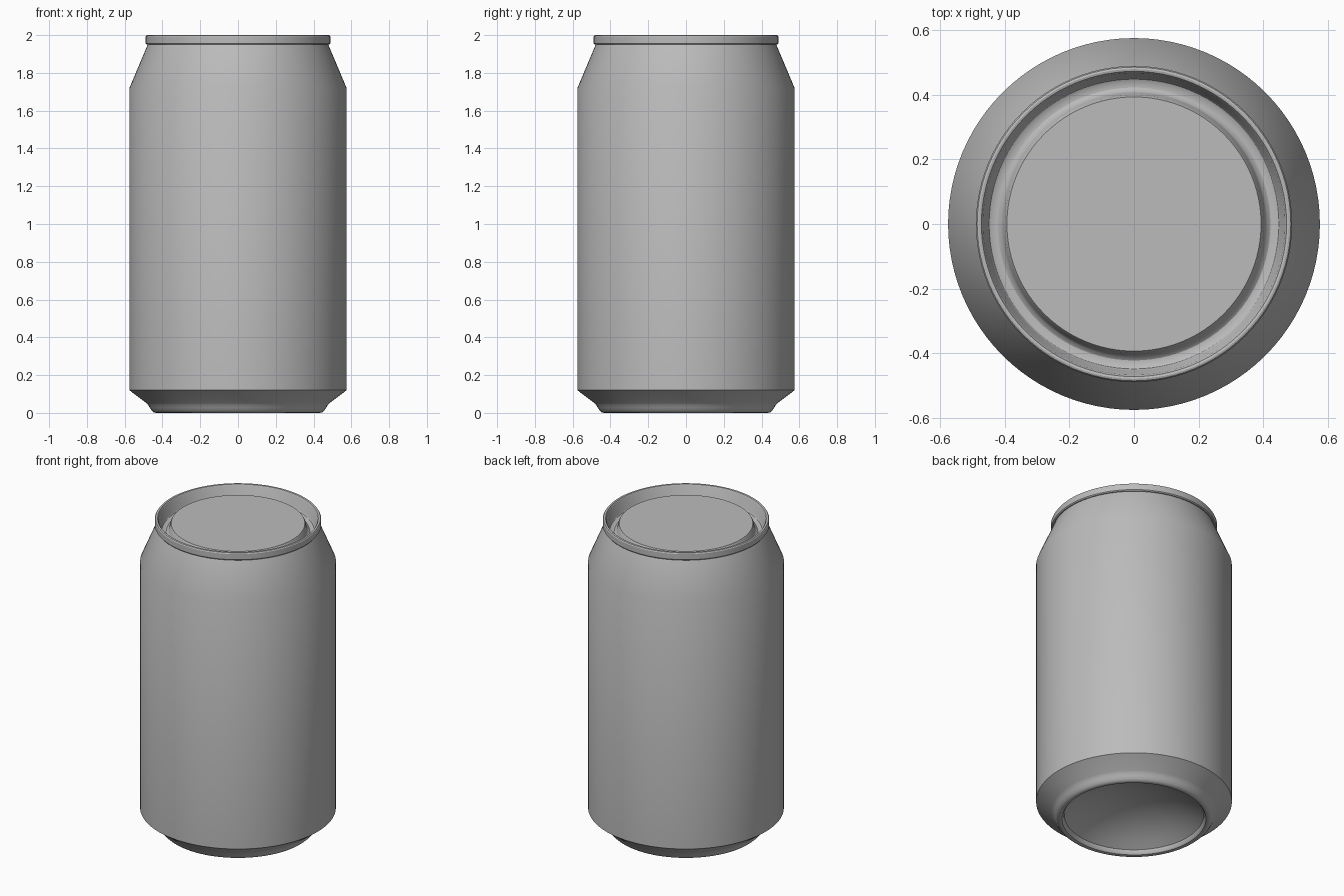
import bpy
import bmesh
import math

if "Cube" in bpy.data.objects:
    bpy.data.objects.remove(bpy.data.objects["Cube"])

SIDES = 96

metal = bpy.data.materials.new("grey_metal")
metal.use_nodes = True
GREY = (0.5, 0.5, 0.5, 1.0)
metal.diffuse_color = GREY
metal.node_tree.nodes["Principled BSDF"].inputs["Base Color"].default_value = GREY


def lathe(name, profile):
    """Revolve (radius, height) points around z; a radius of 0 closes the end."""
    bm = bmesh.new()
    verts = [bm.verts.new((r, 0, z)) for r, z in profile]
    edges = [bm.edges.new(pair) for pair in zip(verts, verts[1:])]
    bmesh.ops.spin(bm, geom=verts + edges, cent=(0, 0, 0), axis=(0, 0, 1),
                   angle=2 * math.pi, steps=SIDES, use_duplicate=False)
    bmesh.ops.remove_doubles(bm, verts=bm.verts, dist=1e-5)
    bmesh.ops.recalc_face_normals(bm, faces=bm.faces)
    mesh = bpy.data.meshes.new(name)
    bm.to_mesh(mesh)
    bm.free()
    mesh.materials.append(metal)
    obj = bpy.data.objects.new(name, mesh)
    bpy.context.collection.objects.link(obj)
    bpy.ops.object.select_all(action="DESELECT")
    obj.select_set(True)
    bpy.context.view_layer.objects.active = obj
    bpy.ops.object.shade_smooth_by_angle(angle=math.radians(32))
    return obj


# Domed underside: a spherical cap rising inside the foot ring
DOME_R, DOME_H, DOME_Z = 0.41, 0.13, 0.03
sphere = (DOME_R ** 2 + DOME_H ** 2) / (2 * DOME_H)
dome = []
for i in range(9):
    r = DOME_R * i / 8
    dome.append((r, DOME_Z + DOME_H - sphere + math.sqrt(sphere ** 2 - r ** 2)))

# Rounded foot ring, then the bottom chamfer, straight wall and tapered neck
foot = [(0.415, 0.012), (0.423, 0.003), (0.435, 0.0), (0.447, 0.003),
        (0.457, 0.012), (0.467, 0.027), (0.475, 0.042), (0.486, 0.053)]
wall = [(0.575, 0.12), (0.575, 1.72), (0.478, 1.95)]

# Rolled rim, countersunk groove and raised centre panel
rim = [(0.484, 1.95), (0.489, 1.956), (0.489, 1.992), (0.485, 1.998),
       (0.479, 2.0), (0.472, 1.998), (0.467, 1.99)]
groove = [(0.455, 1.925), (0.448, 1.913), (0.436, 1.907), (0.422, 1.907),
          (0.411, 1.914), (0.405, 1.926), (0.399, 1.955), (0.393, 1.965)]
panel = [(0.0, 1.965)]

lathe("can_body", dome + foot + wall)
lathe("can_lid", [wall[-1]] + rim + groove + panel)

# Make the lid surface face outwards (it is an open shell)
lid = bpy.data.objects["can_lid"].data
if max(lid.polygons, key=lambda p: p.area).normal.z < 0:
    lid.flip_normals()
body = bpy.data.objects["can_body"].data
side = max(body.polygons, key=lambda p: p.area)
if side.normal.x * side.center.x + side.normal.y * side.center.y < 0:
    body.flip_normals()
